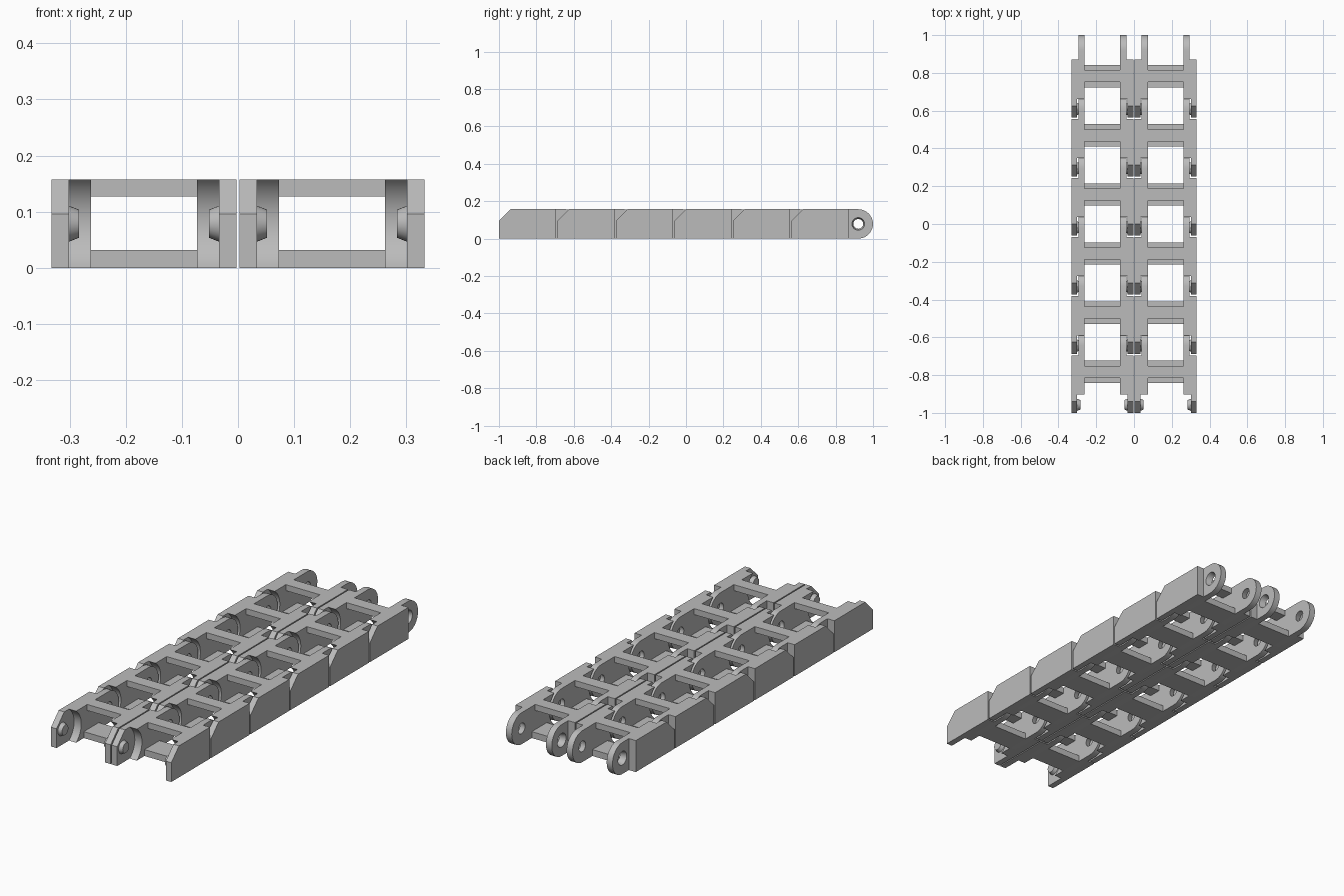
import bpy, bmesh
from math import pi, sin, cos, asin
from mathutils import Matrix

if "Cube" in bpy.data.objects:
    bpy.data.objects.remove(bpy.data.objects["Cube"])

PITCH, LINKS = 0.313, 6
H, R = 0.157, 0.0785            # link height, tongue radius
BACK = 0.305                    # rear edge of the outer plate
PIN_Y, HOLE_Y = 0.043, 0.356    # joint centres measured from the link front
COLUMN_X = 0.1675

grey = bpy.data.materials.new("plastic grey")
grey.use_nodes = True
colour = (0.5, 0.5, 0.5, 1)
grey.diffuse_color = colour
grey.node_tree.nodes["Principled BSDF"].inputs["Base Color"].default_value = colour


def make_object(name, bm):
    bmesh.ops.recalc_face_normals(bm, faces=bm.faces)
    mesh = bpy.data.meshes.new(name)
    bm.to_mesh(mesh)
    bm.free()
    mesh.materials.append(grey)
    obj = bpy.data.objects.new(name, mesh)
    bpy.context.collection.objects.link(obj)
    return obj


def extrude_profile(name, points, x0, x1):
    """Extrude a (y, z) outline from x0 to x1."""
    bm = bmesh.new()
    face = bm.faces.new([bm.verts.new((x0, y, z)) for y, z in points])
    new = bmesh.ops.extrude_face_region(bm, geom=[face])["geom"]
    verts = [v for v in new if isinstance(v, bmesh.types.BMVert)]
    bmesh.ops.translate(bm, verts=verts, vec=(x1 - x0, 0, 0))
    return make_object(name, bm)


def box(name, x0, x1, y0, y1, z0, z1):
    return extrude_profile(name, [(y0, z0), (y1, z0), (y1, z1), (y0, z1)], x0, x1)


def cone_x(name, y, x0, x1, r0, r1):
    bm = bmesh.new()
    place = Matrix.Translation(((x0 + x1) / 2, y, R)) @ Matrix.Rotation(pi / 2, 4, "Y")
    bmesh.ops.create_cone(bm, cap_ends=True, segments=32, radius1=r0, radius2=r1,
                          depth=x1 - x0, matrix=place)
    return make_object(name, bm)


def arc(cy, r, a0, a1, n=20):
    angles = [a0 + (a1 - a0) * i / n for i in range(n + 1)]
    return [(cy + r * cos(a), R + r * sin(a)) for a in angles]


def combine(base, others, operation):
    """Apply booleans to base and remove the tools."""
    for tool in others:
        mod = base.modifiers.new("combine", "BOOLEAN")
        mod.operation, mod.solver, mod.object = operation, "EXACT", tool
        deps = bpy.context.evaluated_depsgraph_get()
        mesh = bpy.data.meshes.new_from_object(base.evaluated_get(deps))
        base.modifiers.clear()
        base.data = mesh
        bpy.data.objects.remove(tool)


# Side wall of one link, on the +x side of its column
socket_r = 0.0957
a = asin(R / socket_r)
socket = arc(PIN_Y, socket_r, a, -a)
tongue = extrude_profile("tongue", socket + arc(HOLE_Y, R, -pi / 2, pi / 2), 0.0945, 0.1265)
core = extrude_profile("core", socket + [(BACK, 0), (BACK, H)], 0.11, 0.15)
plate = extrude_profile("outer_plate",
                        [(0, 0), (BACK, 0), (BACK, H), (0.061, H), (0, 0.096)], 0.134, 0.1645)
pin = cone_x("pin", PIN_Y, 0.116, 0.14, 0.025, 0.0345)
hole = cone_x("hole_cutter", HOLE_Y, 0.09, 0.131, 0.025, 0.035)
wall = tongue
combine(wall, [core, plate, pin], "UNION")
combine(wall, [hole], "DIFFERENCE")

# Mirror the wall and join the two crossbars to make a full link
bm = bmesh.new()
bm.from_mesh(wall.data)
copy = bmesh.ops.duplicate(bm, geom=bm.verts[:] + bm.edges[:] + bm.faces[:])["geom"]
verts = [v for v in copy if isinstance(v, bmesh.types.BMVert)]
bmesh.ops.scale(bm, verts=verts, vec=(-1, 1, 1))
bmesh.ops.reverse_faces(bm, faces=[f for f in copy if isinstance(f, bmesh.types.BMFace)])
link = make_object("chain_link", bm)
bpy.data.objects.remove(wall)
bar_y = 0.2175
combine(link, [box("bottom_bar", -0.1, 0.1, bar_y - 0.059, bar_y + 0.059, 0, 0.032),
               box("top_bar", -0.1, 0.1, bar_y - 0.0315, bar_y + 0.0315, 0.127, H)], "UNION")

# Single material, smooth arcs with sharp edges
link.data.materials.clear()
link.data.materials.append(grey)
for poly in link.data.polygons:
    poly.material_index = 0
bpy.ops.object.select_all(action="DESELECT")
link.select_set(True)
bpy.context.view_layer.objects.active = link
bpy.ops.object.shade_smooth_by_angle(angle=pi / 6)

# Two parallel chains of six links
for side, x in (("right", -COLUMN_X), ("left", COLUMN_X)):
    for i in range(LINKS):
        obj = bpy.data.objects.new(f"{side}_link_{i + 1}", link.data)
        obj.location = (x, -1 + i * PITCH, 0)
        bpy.context.collection.objects.link(obj)
bpy.data.objects.remove(link)
